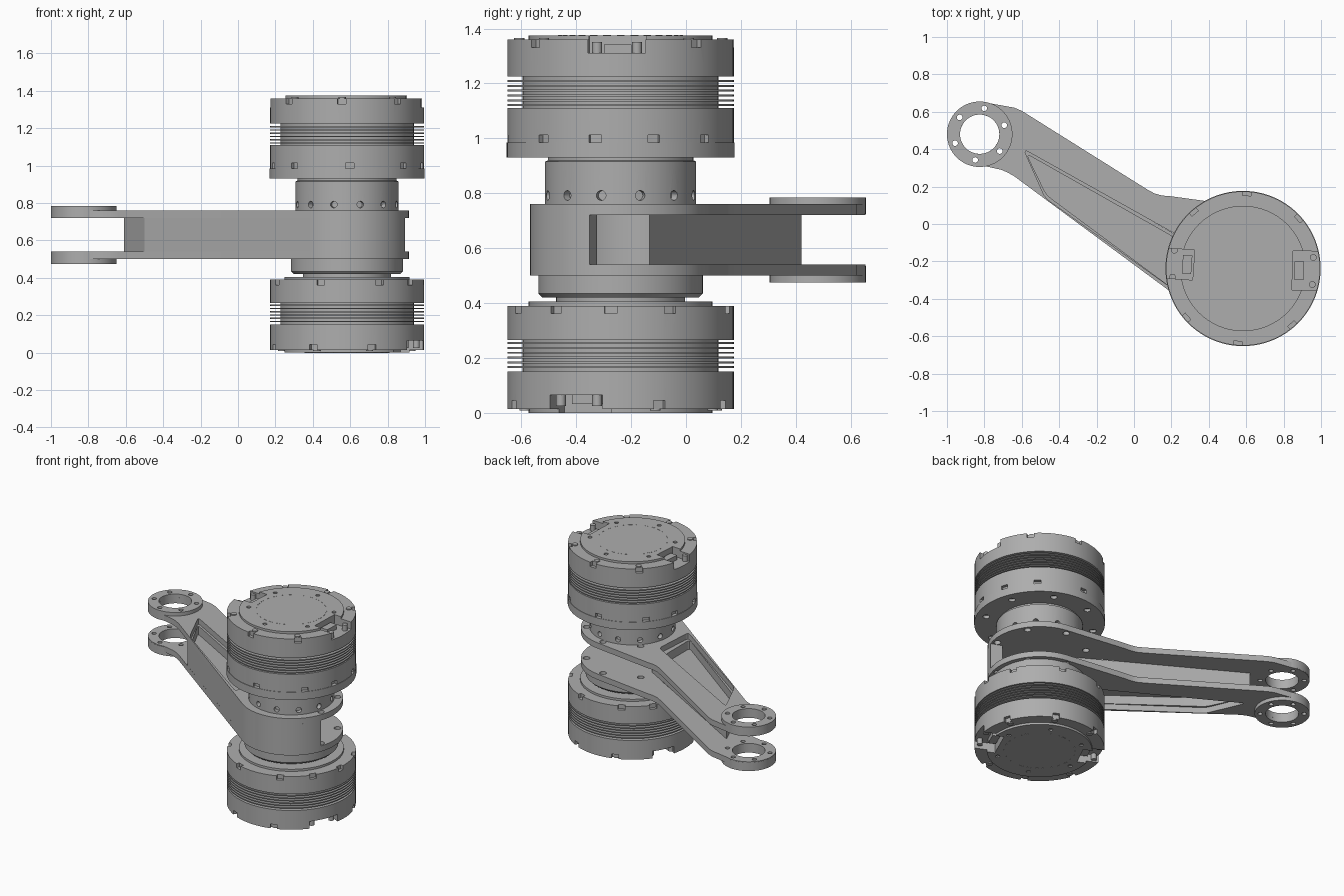
import bpy, bmesh, math
from math import sin, cos, radians
from mathutils import Vector, Matrix

if "Cube" in bpy.data.objects:
    bpy.data.objects.remove(bpy.data.objects["Cube"])

HUB = Vector((0.583, -0.238))
EYE = Vector((-0.825, 0.48))
SCREWS = (87, 42, 11, -19, -49, -94, -139, -169, 160, 131)

grey = bpy.data.materials.new("machined grey")
grey.use_nodes = True
grey.diffuse_color = (0.42, 0.42, 0.42, 1)
grey.node_tree.nodes["Principled BSDF"].inputs["Base Color"].default_value = grey.diffuse_color


def finish(name, bm):
    bmesh.ops.recalc_face_normals(bm, faces=bm.faces)
    me = bpy.data.meshes.new(name)
    bm.to_mesh(me)
    bm.free()
    me.materials.append(grey)
    ob = bpy.data.objects.new(name, me)
    bpy.context.scene.collection.objects.link(ob)
    return ob


def smooth(ob):
    bpy.ops.object.select_all(action='DESELECT')
    ob.select_set(True)
    bpy.context.view_layer.objects.active = ob
    bpy.ops.object.shade_smooth_by_angle(angle=radians(30))


def polar(c, r, deg):
    return Vector((c.x + r * cos(radians(deg)), c.y + r * sin(radians(deg))))


def arc(c, r, a, b, n):
    return [polar(c, r, a + (b - a) * i / n) for i in range(n + 1)]


def rounded(pts, size):
    """Round every corner of a closed outline."""
    out = []
    for i, p in enumerate(pts):
        a = p + (pts[i - 1] - p).normalized() * size
        b = p + (pts[(i + 1) % len(pts)] - p).normalized() * size
        out += [a * (1 - t) ** 2 + p * 2 * t * (1 - t) + b * t * t for t in (0, .25, .5, .75, 1)]
    return out


def prism(bm, pts, z0, z1):
    face = bm.faces.new([bm.verts.new((p.x, p.y, z0)) for p in pts])
    new = bmesh.ops.extrude_face_region(bm, geom=[face])["geom"]
    bmesh.ops.translate(bm, vec=(0, 0, z1 - z0), verts=[v for v in new if isinstance(v, bmesh.types.BMVert)])


def box(bm, deg, r, z, size):
    """Box at a polar place around the hub axis, turned to face outward."""
    p = polar(HUB, r, deg)
    m = Matrix.Translation((p.x, p.y, z)) @ Matrix.Rotation(radians(deg), 4, 'Z') @ Matrix.Diagonal((*size, 1))
    bmesh.ops.create_cube(bm, size=1, matrix=m)


def rod(bm, p, r, z0, z1, n=16):
    bmesh.ops.create_cone(bm, cap_ends=True, segments=n, radius1=r, radius2=r, depth=z1 - z0,
                          matrix=Matrix.Translation((p.x, p.y, (z0 + z1) / 2)))


def lathe(name, c, profile, n=96, closed=False):
    """Spin a profile of (radius, height) pairs around a vertical axis."""
    bm = bmesh.new()
    rings = [[bm.verts.new((*polar(c, r, 360 * i / n), z)) for i in range(n)] for r, z in profile]
    pairs = list(zip(rings, rings[1:])) + ([(rings[-1], rings[0])] if closed else [])
    for a, b in pairs:
        for i in range(n):
            j = (i + 1) % n
            bm.faces.new((a[i], a[j], b[j], b[i]))
    if not closed:
        bm.faces.new(rings[0])
        bm.faces.new(rings[-1])
    return finish(name, bm)


def cut(ob, bm):
    """Subtract the cutter mesh and keep the result."""
    tool = finish("cutter", bm)
    tool.hide_render = True
    mod = ob.modifiers.new("cut", 'BOOLEAN')
    mod.operation, mod.solver, mod.object = 'DIFFERENCE', 'EXACT', tool
    mod.use_self = True
    deps = bpy.context.evaluated_depsgraph_get()
    me = bpy.data.meshes.new_from_object(ob.evaluated_get(deps))
    ob.modifiers.clear()
    ob.data = me
    bpy.data.objects.remove(tool)


def motor(label, z0, s, turn):
    """Finned motor; depth is measured from its outer face along s."""
    def z(d):
        return z0 + s * d
    steps = [(0, .015, .335), (.015, .15, .412), (.15, .265, .357), (.265, .39, .412), (.39, .405, .335)]
    body = lathe(label + "_motor_body", HUB, [(r, z(d)) for a, b, r in steps for r, d in ((r, a), (r, b))])
    tools = bmesh.new()
    for k, (deg, width) in enumerate(((-2, .21), (176, .16))):
        box(tools, deg + turn, .365, z(.02), (.2, width, .09))
    for deg in SCREWS:
        if abs(sin(radians(deg))) > .35:
            box(tools, deg + turn, .415, z(.02), (.05, .045, .05))
        box(tools, deg + turn + 6, .415, z(.382), (.05, .045, .04))
    for k in range(6):
        p = polar(HUB, .275, 60 * k + 27 + turn)
        rod(tools, p, .014, *sorted((z(-.01), z(.008))))
    cut(body, tools)
    smooth(body)
    # cooling fins
    for k in range(6):
        d = .163 + k * .0175
        smooth(lathe(f"{label}_fin_{k + 1}", HUB, [(r, z(d + e)) for r, e in ((.35, 0), (.412, 0), (.412, .007), (.35, .007))], closed=True))
    # rim screws, cover marks and connectors
    bm = bmesh.new()
    for deg in SCREWS:
        if abs(sin(radians(deg))) > .4:
            rod(bm, polar(HUB, .37, deg + turn), .019, *sorted((z(.009), z(.02))))
    for k in range(28):
        box(bm, 360 / 28 * k + turn, .225, z(0.001), (.005, .028, .004))
    for deg in (-2, 176):
        box(bm, deg + turn, .30, z(.05), (.05, .1, .035))
        for off in (-11, 11):
            rod(bm, polar(HUB, .38, deg + off + turn), .018, *sorted((z(.025), z(.07))))
    smooth(finish(label + "_motor_fittings", bm))


motor("upper", 1.375, -1, 0)
motor("lower", 0, 1, -22)

# Upper mounting flange with bolt holes
flange = lathe("upper_flange", HUB, [(.415, .93), (.415, .985), (.38, .985), (.38, .995)])
tools = bmesh.new()
for k in range(8):
    rod(tools, polar(HUB, .35, 45 * k + 20), .022, .91, .95)
cut(flange, tools)
smooth(flange)

# Neck with radial holes
neck = lathe("upper_neck", HUB, [(.275, .75), (.275, .915), (.265, .92), (.265, .935)])
tools = bmesh.new()
for k in range(12):
    a = 15 + 30 * k
    p = polar(HUB, .275, a)
    m = Matrix.Translation((p.x, p.y, .792)) @ Matrix.Rotation(radians(a), 4, 'Z') @ Matrix.Rotation(radians(90), 4, 'Y')
    bmesh.ops.create_cone(tools, cap_ends=True, segments=16, radius1=.018, radius2=.018, depth=.06, matrix=m)
cut(neck, tools)
smooth(neck)
smooth(lathe("lower_collar", HUB, [(.235, .4), (.235, .42), (.285, .42), (.3, .435), (.3, .505)]))

# Arm plates: hub arc, back edge, eye arc, front edge
V = Vector
bend = [V((.2, .148)), V((.15, .152)), V((.11, .163)), V((.07, .185))]
outline = (arc(HUB, .33, -127, 82, 48) + bend + [V((-.6, .605)), V((-.64, .622))]
           + arc(EYE, .174, 72, 280, 40) + [V((-.71, .29)), V((-.675, .275)), V((-.64, .255))])
pocket = rounded([V((-.59, .4)), V((-.475, .14)), V((.24, -.37)), V((.26, -.075))], .03)


def eye_holes(bm):
    rod(bm, EYE, .105, .4, .9, 48)
    for k in range(6):
        rod(bm, polar(EYE, .14, 20 + 60 * k), .015, .4, .9)


for side, z0, z1 in (("lower", .5, .54), ("upper", .72, .76)):
    bm = bmesh.new()
    prism(bm, outline, z0, z1)
    plate = finish(side + "_arm_plate", bm)
    tools = bmesh.new()
    eye_holes(tools)
    prism(tools, pocket, .45, .85)
    for a in (-15, 35, 85, 135):
        rod(tools, polar(HUB, .295, a), .022, .45, .85)
    cut(plate, tools)
    smooth(plate)

# Web joining the plates, hollow around the hub and open at the back
bm = bmesh.new()
prism(bm, arc(HUB, .33, -20, -127, 32) + [V((-.5, .152)), V((-.61, .42))] + arc(HUB, .25, 155, 340, 40), .54, .72)
web = finish("arm_web", bm)
tools = bmesh.new()
inner = rounded([V((-.575, .375)), V((-.468, .155)), V((.22, -.355)), V((.22, -.075))], .03)
prism(tools, inner, .66, .8)
prism(tools, inner, .4, .6)
cut(web, tools)
smooth(web)

# Fork eyes
for side, z0, z1 in (("lower", .475, .535), ("upper", .725, .785)):
    eye = lathe(side + "_eye", EYE, [(.105, z0), (.175, z0), (.175, z1), (.105, z1)], 64, True)
    tools = bmesh.new()
    for k in range(6):
        rod(tools, polar(EYE, .14, 20 + 60 * k), .015, .4, .9)
    cut(eye, tools)
    smooth(eye)
